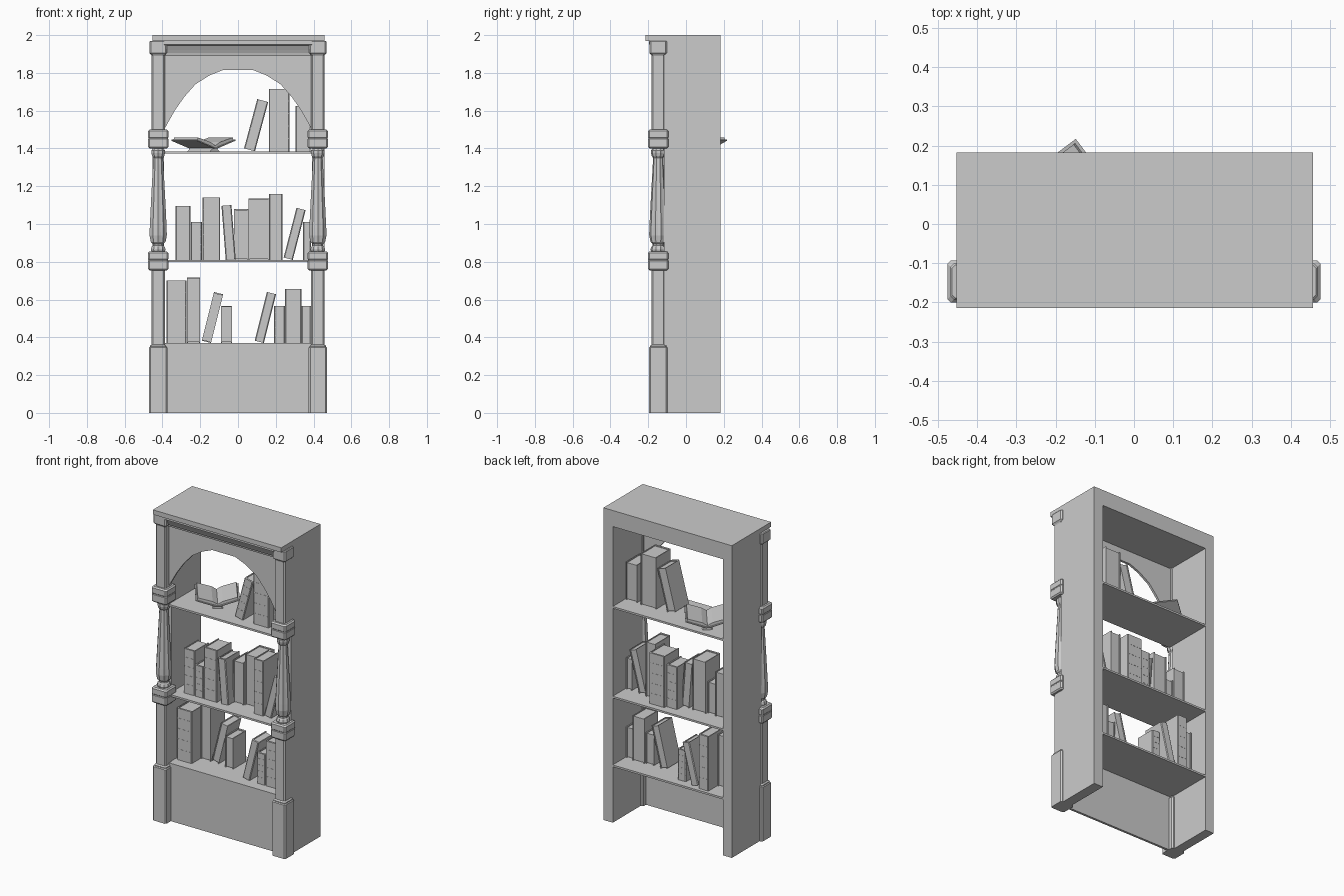
import bpy, bmesh
from math import radians, cos, sin, pi
from mathutils import Matrix, Vector

cube = bpy.data.objects.get("Cube")
if cube:
    bpy.data.objects.remove(cube)

GREY = (0.6, 0.6, 0.6, 1)
mat = bpy.data.materials.new("plain grey")
mat.use_nodes = True
mat.diffuse_color = GREY
mat.node_tree.nodes["Principled BSDF"].inputs["Base Color"].default_value = GREY


def finish(name, bm, matrix=None):
    bmesh.ops.recalc_face_normals(bm, faces=bm.faces)
    mesh = bpy.data.meshes.new(name)
    bm.to_mesh(mesh)
    bm.free()
    mesh.materials.append(mat)
    ob = bpy.data.objects.new(name, mesh)
    bpy.context.collection.objects.link(ob)
    if matrix:
        ob.matrix_world = matrix
    return ob


def add_prism(bm, pts, lo, hi, axis):
    """Extrude a 2D outline along an axis; pts are the other two axes in order."""
    def place(p, t):
        c = list(p)
        c.insert("xyz".index(axis), t)
        return c
    face = bm.faces.new([bm.verts.new(place(p, lo)) for p in pts])
    moved = bmesh.ops.extrude_face_region(bm, geom=[face])["geom"]
    step = Vector(place((0, 0), hi - lo))
    bmesh.ops.translate(bm, vec=step, verts=[v for v in moved if isinstance(v, bmesh.types.BMVert)])


def prism(name, pts, lo, hi, axis, matrix=None):
    bm = bmesh.new()
    add_prism(bm, pts, lo, hi, axis)
    return finish(name, bm, matrix)


def rect(x0, x1, y0, y1):
    return [(x0, y0), (x1, y0), (x1, y1), (x0, y1)]


def box(name, x0, x1, y0, y1, z0, z1):
    return prism(name, rect(x0, x1, y0, y1), z0, z1, "z")


def loft(name, profile, ring, centre):
    """Stack scaled copies of a ring along (size, height) pairs."""
    bm = bmesh.new()
    rows = [[bm.verts.new((p[0], p[1], z)) for p in ring(r)] for r, z in profile]
    n = len(rows[0])
    for a, b in zip(rows, rows[1:]):
        for i in range(n):
            bm.faces.new((a[i], a[(i + 1) % n], b[(i + 1) % n], b[i]))
    bm.faces.new(rows[0])
    bm.faces.new(rows[-1])
    return finish(name, bm, Matrix.Translation(centre))


def square(r):
    c = min(0.008, r * 0.2)
    return [(r, -r + c), (r, r - c), (r - c, r), (-r + c, r),
            (-r, r - c), (-r, -r + c), (-r + c, -r), (r - c, -r)]


def fluted(r):
    radii = [r if i % 2 else r * 0.92 for i in range(20)]
    return [(q * cos(i * pi / 10), q * sin(i * pi / 10)) for i, q in enumerate(radii)]


# Case: sides, top, front panel and shelves
INNER = 0.391
FLOORS = (0.37, 0.81, 1.385)
box("right_side", -0.453, -INNER, -0.116, 0.183, 0, 1.97)
box("left_side", INNER, 0.457, -0.116, 0.183, 0, 1.97)
box("top_board", -0.453, 0.457, -0.215, 0.183, 1.97, 2)
box("top_beam", -INNER, INNER, -0.14, 0.183, 1.897, 1.97)
box("base_panel", -INNER, INNER, -0.145, -0.13, 0, 0.36)
for i, z in enumerate(FLOORS):
    box(f"shelf_{i + 1}", -INNER, INNER, -0.145, 0.183, z - 0.012, z)

# Arched panel under the cornice
half = [(INNER, 1.5), (0.335, 1.6), (0.285, 1.672), (0.225, 1.74), (0.15, 1.787), (0.08, 1.815)]
arch = [(-INNER, 1.91)] + [(-x, z) for x, z in half] + half[::-1] + [(INNER, 1.91)]
prism("arch_panel", arch, -0.145, -0.13, "y")
cornice = [(-0.13, 1.97), (-0.197, 1.97), (-0.197, 1.95), (-0.185, 1.945), (-0.172, 1.92),
           (-0.165, 1.905), (-0.158, 1.905), (-0.155, 1.89), (-0.13, 1.89)]
prism("cornice", cornice, -INNER, INNER, "x")

# Columns: square posts with a turned baluster between the blocks
post_low = [(0.048, 0), (0.048, 0.345), (0.043, 0.35), (0.043, 0.355), (0.035, 0.362), (0.035, 0.757)]
post_high = [(0.035, 1.495), (0.035, 1.89), (0.038, 1.897), (0.046, 1.905), (0.046, 1.965), (0.042, 1.97)]
block = [(0.046, 0), (0.0535, 0.008), (0.0535, 0.05), (0.051, 0.053), (0.051, 0.056),
         (0.0535, 0.059), (0.0535, 0.092), (0.046, 0.1)]
baluster = [(0.036, 0.85), (0.041, 0.865), (0.036, 0.88), (0.03, 0.885), (0.03, 0.895), (0.041, 0.905),
            (0.048, 0.94), (0.047, 0.98), (0.041, 1.1), (0.031, 1.28), (0.027, 1.35), (0.034, 1.36),
            (0.038, 1.375), (0.038, 1.39), (0.03, 1.4), (0.03, 1.41)]
for side, s in (("right", -1), ("left", 1)):
    at = (s * 0.4225, -0.147, 0)
    loft(side + "_lower_post", post_low, square, at)
    loft(side + "_upper_post", post_high, square, at)
    loft(side + "_baluster", baluster, fluted, at)
    for label, z in (("lower", 0.755), ("upper", 1.4)):
        loft(f"{side}_{label}_block", block, square, (at[0], at[1], z))


# Books: a folded cover with recessed pages and raised spine bands
def book(name, x, z, w, h, lean=0, back=None):
    """Spine faces forward, or sits at the given back position facing the rear."""
    d, t = 0.11 + 0.12 * h, 0.006
    m = Matrix.Translation((x, -0.08 if back is None else back - d, z)) @ Matrix.Rotation(radians(lean), 4, "Y")
    if lean > 0:
        m = m @ Matrix.Translation((-w, 0, 0))
    if back is not None:
        m = m @ Matrix.Translation((w, d, 0)) @ Matrix.Rotation(pi, 4, "Z")
    bm = bmesh.new()
    cover = [(0, d), (0, 0.004), (0.005, 0), (w - 0.005, 0), (w, 0.004), (w, d),
             (w - t, d), (w - t, 2 * t), (t, 2 * t), (t, d)]
    add_prism(bm, cover, 0, h, "z")
    add_prism(bm, rect(t, w - t, 2 * t, d - 0.005), 0.004, h - 0.005, "z")
    if w > 0.055:
        for k in range(1, 5):
            zk = h * k / 5
            add_prism(bm, rect(0.004, w - 0.004, -0.001, 0.002), zk, zk + 0.004, "z")
    finish(name, bm, m)


# Each row: left edge (or lowest corner when leaning), width, height, lean, back
ROWS = [
    [(-0.378, 0.106, 0.33), (-0.27, 0.07, 0.347, 0, 0.16), (-0.143, 0.05, 0.266, 14, 0.15),
     (-0.09, 0.058, 0.197, 0, 0.13), (0.137, 0.05, 0.266, 14), (0.19, 0.058, 0.197),
     (0.25, 0.085, 0.287), (0.337, 0.05, 0.197)],
    [(-0.33, 0.078, 0.285), (-0.25, 0.06, 0.2), (-0.188, 0.094, 0.33), (-0.065, 0.053, 0.287, -4.5),
     (-0.02, 0.075, 0.27, 0, 0.12), (0.056, 0.108, 0.325, 0, 0.14), (0.165, 0.07, 0.35),
     (0.29, 0.05, 0.272, 14.5), (0.345, 0.042, 0.2)],
    [(0.09, 0.06, 0.27, 15), (0.163, 0.11, 0.33), (0.305, 0.08, 0.24)],
]
for i, row in enumerate(ROWS):
    for j, (x, *spec) in enumerate(row):
        book(f"book_{i + 1}_{j + 1}", x, FLOORS[i], *spec)

# Open book lying on a small rest, turned on the top shelf
turn = Matrix.Translation((-0.183, 0.05, FLOORS[2])) @ Matrix.Rotation(radians(37), 4, "Z")
wing = [(0.012, 0.016), (0.128, 0.056)]
cover = [(-x, z) for x, z in wing[::-1]] + wing
cover += [(x, z + 0.006) for x, z in wing[::-1]] + [(-x, z + 0.006) for x, z in wing]
prism("open_book_cover", cover, -0.113, 0.113, "y", turn)
for side, s in (("right", -1), ("left", 1)):
    pages = [(s * x, z) for x, z in ((0, 0.02), (0.12, 0.058), (0.115, 0.073), (0.03, 0.048), (0, 0.03))]
    prism(f"open_book_{side}_pages", pages, -0.105, 0.105, "y", turn)
rest = [(-0.03, 0), (0.03, 0), (0.022, 0.008), (0.012, 0.018), (-0.012, 0.018), (-0.022, 0.008)]
prism("open_book_rest", rest, -0.1, 0.1, "y", turn)
